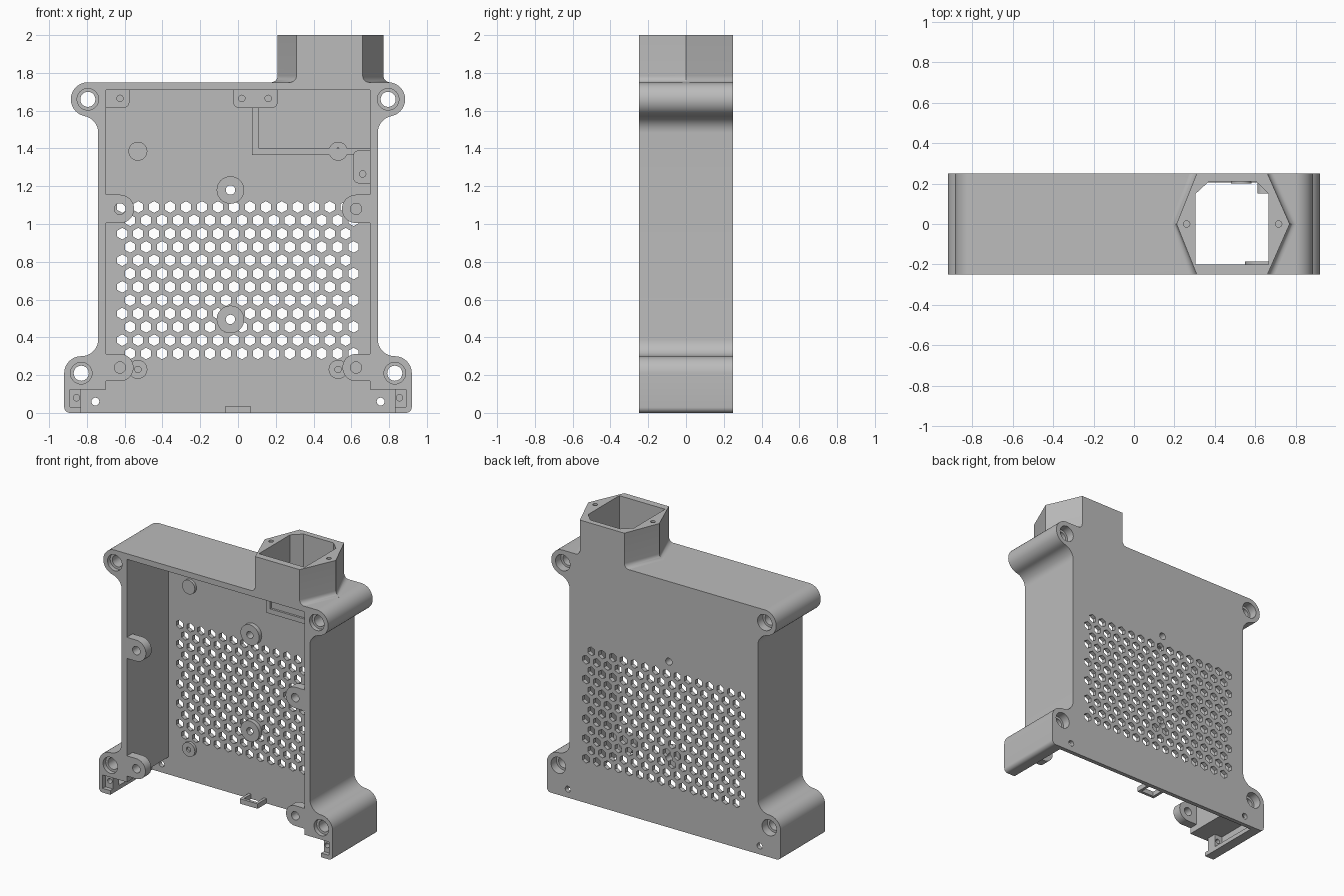
import bpy, bmesh
from math import sin, cos, pi, radians

cube = bpy.data.objects.get("Cube")
if cube:
    bpy.data.objects.remove(cube, do_unlink=True)

grey = bpy.data.materials.new("plain grey")
grey.use_nodes = True
grey.diffuse_color = (0.5, 0.5, 0.5, 1)
grey.node_tree.nodes["Principled BSDF"].inputs["Base Color"].default_value = (0.5, 0.5, 0.5, 1)

FRONT, BACK, FLOOR = -0.25, 0.25, 0.22   # FLOOR is the inner face of the back plate


# ---- outline helpers (points in x, z) ----
def arc(cx, cz, r, a0, a1, n=14):
    angles = [radians(a0 + (a1 - a0) * i / n) for i in range(n + 1)]
    return [(cx + r * cos(a), cz + r * sin(a)) for a in angles]


def disc(cx, cz, r, n=32, turn=0):
    return arc(cx, cz, r, turn, turn + 360, n)[:-1]


def rect(x0, x1, z0, z1):
    return [(x0, z0), (x1, z0), (x1, z1), (x0, z1)]


def round_rect(x0, x1, z0, z1, r=0.03):
    return (arc(x0 + r, z0 + r, r, 180, 270, 6) + arc(x1 - r, z0 + r, r, 270, 360, 6)
            + arc(x1 - r, z1 - r, r, 0, 90, 6) + arc(x0 + r, z1 - r, r, 90, 180, 6))


def flip(outline):
    return [(-x, z) for x, z in reversed(outline)]


def both(outline, y0, y1):
    return [(outline, y0, y1), (flip(outline), y0, y1)]


# ---- mesh helpers ----
def loft(bm, rings):
    loops = [[bm.verts.new(p) for p in ring] for ring in rings]
    n = len(loops[0])
    for a, b in zip(loops, loops[1:]):
        for i in range(n):
            j = (i + 1) % n
            bm.faces.new((a[i], a[j], b[j], b[i]))
    bm.faces.new(loops[0][::-1])
    bm.faces.new(loops[-1])


def finish(name, bm):
    bmesh.ops.recalc_face_normals(bm, faces=bm.faces)
    mesh = bpy.data.meshes.new(name)
    bm.to_mesh(mesh)
    bm.free()
    mesh.materials.append(grey)
    obj = bpy.data.objects.new(name, mesh)
    bpy.context.collection.objects.link(obj)
    return obj


def prisms(name, items):
    """Extrude outlines along y; each item is (outline, y0, y1)."""
    bm = bmesh.new()
    for outline, y0, y1 in items:
        loft(bm, [[(x, y, z) for x, z in outline] for y in (y0, y1)])
    return finish(name, bm)


def columns(name, items):
    """Extrude plan outlines along z; each item is (outline, z0, z1)."""
    bm = bmesh.new()
    for outline, z0, z1 in items:
        loft(bm, [[(x, y, z) for x, y in outline] for z in (z0, z1)])
    return finish(name, bm)


def activate(obj):
    bpy.ops.object.select_all(action='DESELECT')
    obj.select_set(True)
    bpy.context.view_layer.objects.active = obj


def cut(obj, *cutters):
    activate(obj)
    for cutter in cutters:
        cutter.hide_render = True
        mod = obj.modifiers.new("cut", 'BOOLEAN')
        mod.operation, mod.solver, mod.object = 'DIFFERENCE', 'EXACT', cutter
        bpy.ops.object.modifier_apply(modifier=mod.name)


def smooth(*objs):
    for obj in objs:
        activate(obj)
        bpy.ops.object.shade_smooth_by_angle(angle=radians(30))


# ---- case shell: eared outline hollowed from the front and below ----
half = (arc(0.89, 0.03, 0.03, 270, 360, 6) + arc(0.83, 0.21, 0.09, 0, 90)
        + arc(0.83, 0.39, 0.09, 270, 180) + arc(0.83, 1.483, 0.09, 180, 101.2)
        + arc(0.795, 1.66, 0.09, -78.8, 90, 24)[1:])
shell = prisms("case_shell", [(half + flip(half), FRONT, BACK)])

room = [(0.83, -0.1), (0.83, 0.03), (0.89, 0.03), (0.89, 0.125), (0.70, 0.125), (0.70, 1.71)]
cavity = prisms("cavity_cutter", [(room + flip(room), -0.4, FLOOR)])

# Ear bolt holes with counterbores at both ends
ears = [(0.795, 1.66), (0.83, 0.21)]
bolts, bores = [], []
for x, z in ears:
    bolts += both(disc(x, z, 0.04), -0.4, 0.4)
    bores += both(disc(x, z, 0.057), -0.4, FRONT + 0.03) + both(disc(x, z, 0.057), BACK - 0.06, 0.4)
bolt_cutter = prisms("bolt_cutter", bolts)
bore_cutter = prisms("bore_cutter", bores)

# Hexagonal vent grid, and small holes in the back plate
vents = []
for row in range(12):
    start = -0.613 if row % 2 == 0 else -0.571
    for col in range(15):
        vents.append((disc(start + 0.0845 * col, 1.09 - 0.0705 * row, 0.031, 6, 30), 0.1, 0.4))
vents += both(disc(0.755, 0.06, 0.021, 16), 0.1, 0.4)
vents.append((disc(-0.04, 1.18, 0.025, 20), 0.1, 0.4))
vent_cutter = prisms("vent_cutter", vents)

# Duct opening and the screw holes beside it
duct_plan = [(0.305, -0.2), (0.665, -0.2), (0.665, 0.15), (0.605, 0.21), (0.37, 0.21), (0.305, 0.15)]
duct_cutter = columns("duct_cutter", [(duct_plan, 1.6, 2.1)] +
                      [(disc(x, 0, 0.016, 16), 1.88, 2.1) for x in (0.26, 0.715)])
cut(shell, cavity, bolt_cutter, bore_cutter, vent_cutter, duct_cutter)

# ---- six-sided duct tower with a flared foot ----
FLARE = 0.035


def tower_ring(d, z):
    return [(0.21 - d, 0, z), (0.31 - d, FRONT, z), (0.66 + d, FRONT, z),
            (0.77 + d, 0, z), (0.66 + d, BACK, z), (0.31 - d, BACK, z)]


rings = [tower_ring(FLARE, 1.745)]
for i in range(9):
    t = i / 8 * pi / 2
    rings.append(tower_ring(FLARE * (1 - sin(t)), 1.75 + FLARE * (1 - cos(t))))
rings.append(tower_ring(0, 2.0))
bm = bmesh.new()
loft(bm, rings)
tower = finish("duct_tower", bm)
cut(tower, duct_cutter)

# ---- cover tabs flush with the front rim ----
tabs, tab_holes = [], []
for z, r in ((1.08, 0.075), (0.24, 0.072)):
    tabs += both([(0.715, z + r)] + arc(0.625, z, r, 90, 270, 18) + [(0.715, z - r)], FRONT, -0.185)
    tab_holes += both(disc(0.625, z, 0.03, 20), -0.4, 0)
tabs += both(rect(0.83, 0.9, 0.025, 0.13), -0.22, -0.15)
tab_holes += both(disc(0.855, 0.08, 0.017, 16), -0.4, 0)
front_tabs = prisms("front_cover_tabs", tabs)
tab_cutter = prisms("tab_hole_cutter", tab_holes)
cut(front_tabs, tab_cutter)

# ---- screw blocks low inside the case ----
blocks = prisms("inner_screw_blocks", [
    (round_rect(-0.73, -0.575, 1.615, 1.74), 0.15, 0.23),
    (round_rect(-0.025, 0.21, 1.615, 1.74), 0.15, 0.23),
    (round_rect(0.61, 0.73, 1.215, 1.39), 0.15, 0.23)])
block_points = [(-0.625, 1.665), (0.02, 1.665), (0.16, 1.665), (0.66, 1.265)]
block_cutter = prisms("block_hole_cutter", [(disc(x, z, 0.017, 16), 0.1, 0.2) for x, z in block_points])
cut(blocks, block_cutter)

# ---- round standoffs on the back plate ----
standoffs = prisms("standoffs",
                   [(disc(-0.04, z, 0.073), 0.19, 0.225) for z in (1.18, 0.495)]
                   + [(disc(x, z, 0.05), 0.2, 0.225)
                      for x, z in ((-0.53, 1.385), (0.53, 1.385), (-0.53, 0.23), (0.53, 0.23))])
standoff_cutter = prisms("standoff_hole_cutter",
                         [(disc(-0.04, z, 0.025, 20), 0.1, 0.4) for z in (1.18, 0.495)]
                         + [(disc(x, z, 0.017, 16), 0.1, 0.215)
                            for x, z in ((0.53, 1.385), (-0.53, 0.23), (0.53, 0.23))])
cut(standoffs, standoff_cutter)
cut(shell, standoff_cutter)

# ---- low angled rib under the duct ----
rib = prisms("duct_rib", [([(0.075, 1.72), (0.075, 1.365), (0.715, 1.365), (0.715, 1.4),
                            (0.11, 1.4), (0.11, 1.72)], 0.205, 0.225)])

# ---- cable loop at the bottom edge ----
loop = prisms("cable_loop", both(rect(0.05, 0.07, 0, 0.035), 0.14, 0.225)
              + [(rect(-0.07, 0.07, 0, 0.035), 0.12, 0.14)])

smooth(shell, tower, front_tabs, blocks, standoffs)
for cutter in (cavity, bolt_cutter, bore_cutter, vent_cutter, duct_cutter,
               tab_cutter, block_cutter, standoff_cutter):
    bpy.data.objects.remove(cutter, do_unlink=True)
